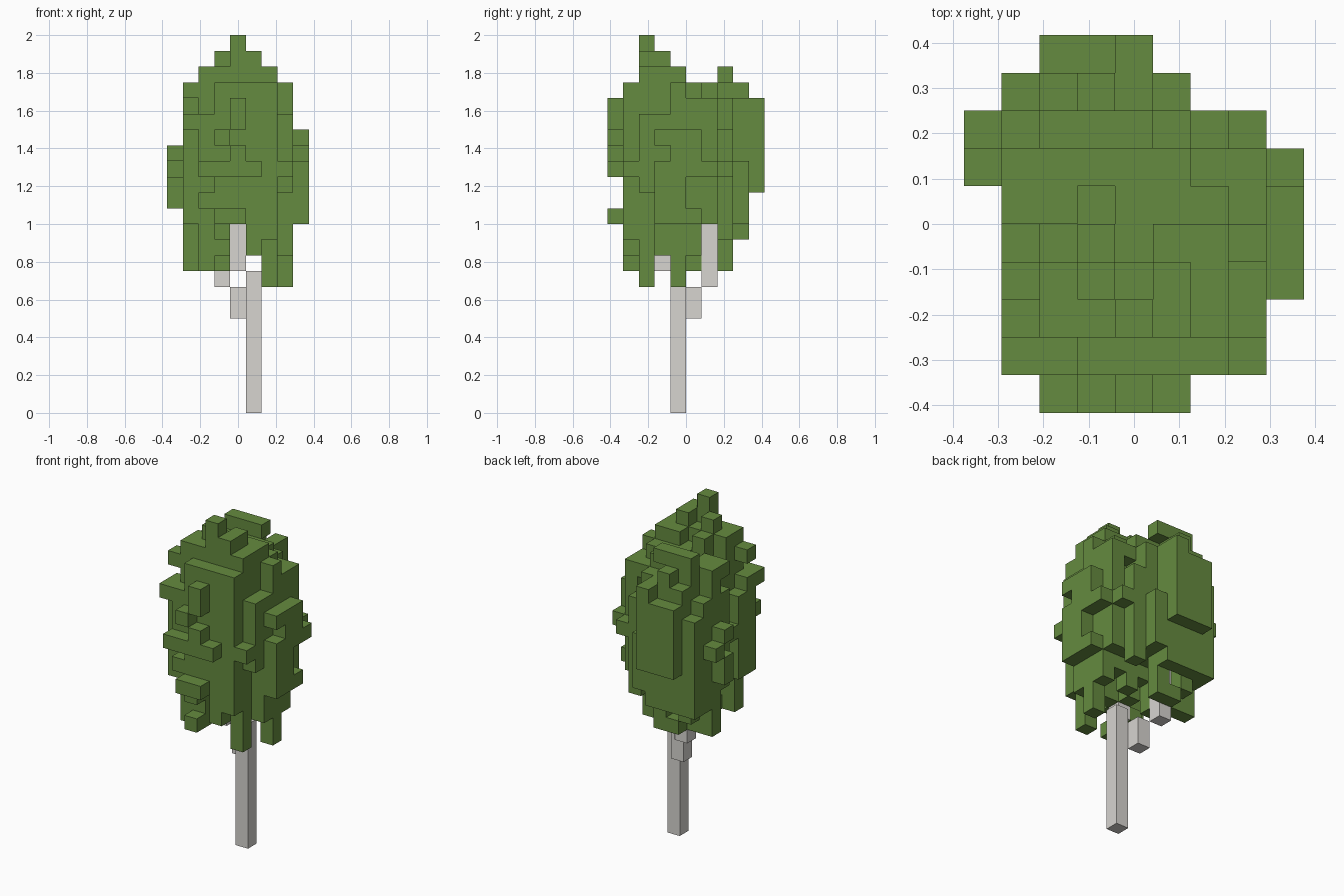
import bpy
import bmesh
import random
from itertools import product
from mathutils import Vector

random.seed(7)
cube = bpy.data.objects.get("Cube")
if cube:
    bpy.data.objects.remove(cube)

CELL = 1 / 12
NX, NY, NZ = 9, 10, 24
CORNER = Vector((-NX / 2, -NY / 2, 0))
SIDES = [Vector(d) for d in ((1, 0, 0), (-1, 0, 0), (0, 1, 0), (0, -1, 0), (0, 0, 1), (0, 0, -1))]


def material(name, colour):
    mat = bpy.data.materials.new(name)
    mat.use_nodes = True
    mat.diffuse_color = (*colour, 1)
    mat.node_tree.nodes["Principled BSDF"].inputs["Base Color"].default_value = (*colour, 1)
    return mat


def block_object(name, cells, mat):
    """Skin a set of grid cells with outward quads wherever a side is exposed."""
    bm = bmesh.new()
    for cell in sorted(cells):
        for d in SIDES:
            if tuple(int(a + b) for a, b in zip(cell, d)) in cells:
                continue
            u = Vector((d.y, d.z, d.x))
            v = d.cross(u)
            mid = CORNER + Vector(cell) + Vector((.5, .5, .5)) + d / 2
            quad = [mid - u / 2 - v / 2, mid + u / 2 - v / 2, mid + u / 2 + v / 2, mid - u / 2 + v / 2]
            bm.faces.new([bm.verts.new(p * CELL) for p in quad])
    bmesh.ops.remove_doubles(bm, verts=bm.verts, dist=CELL / 100)
    mesh = bpy.data.meshes.new(name)
    bm.to_mesh(mesh)
    bm.free()
    mesh.materials.append(mat)
    obj = bpy.data.objects.new(name, mesh)
    bpy.context.collection.objects.link(obj)
    return obj


def column(i, j, low, high):
    return {(i, j, k) for k in range(low, high)}


bark = material("pale bark", (0.68, 0.66, 0.63))
leaf = material("leaf green", (0.13, 0.257, 0.05))

# Trunk and its stepped branches
wood = set()
for name, post in (("trunk", (5, 4, 0, 9)), ("front_branch", (4, 3, 9, 12)),
                   ("lower_back_branch", (4, 5, 6, 8)), ("upper_back_branch", (3, 6, 8, 12))):
    cells = column(*post)
    wood |= cells
    block_object(name, cells, bark)

# Crown outline: height range per x column and per y column, x range per y row
FRONT = [(13, 17), (9, 21), (9, 22), (9, 23), (12, 24), (10, 23), (8, 22), (8, 21), (12, 18)]
SIDE = [(12, 20), (9, 21), (8, 24), (10, 23), (8, 22), (9, 21), (12, 21), (9, 22), (11, 21), (14, 20)]
PLAN = [(2, 6), (1, 8), (1, 8), (1, 9), (1, 9), (1, 9), (0, 9), (0, 8), (1, 6), (2, 5)]


def front_ok(i, k):
    return FRONT[i][0] <= k < FRONT[i][1]


def side_ok(j, k):
    notch = j == 0 and k in (13, 14)
    return SIDE[j][0] <= k < SIDE[j][1] and not notch


def plan_ok(i, j):
    return PLAN[j][0] <= i < PLAN[j][1]


def allowed(i, j, k):
    if (i, j, k) in wood or not plan_ok(i, j):
        return False
    behind = any((i, n, k) in wood for n in range(j))
    beside = any((n, j, k) in wood for n in range(i, NX))
    return (front_ok(i, k) or behind) and (side_ok(j, k) or beside)


# Leaf clusters: centre, then x, y, upper and lower radius
CLUSTERS = [((4, 2.6, 15.5), (3.4, 2.8, 8.0, 9.5)),
            ((2.9, 6.5, 15.5), (2.9, 3.0, 6.0, 9)),
            ((5.4, 4.5, 15), (3.1, 2.6, 6.0, 8))]


def depth(cell):
    """Smallest scaled distance from a cluster centre."""
    best = 99
    for centre, (rx, ry, up, down) in CLUSTERS:
        dx, dy, dz = (a - b for a, b in zip(cell, centre))
        dz /= up if dz > 0 else down
        best = min(best, (dx / rx) ** 2 + (dy / ry) ** 2 + dz ** 2)
    return best


# Ragged crown: short vertical tufts plus single-cell bumps
tuft = {c: random.uniform(-.28, .28) for c in product(range(NX), range(NY), range(NZ // 3))}
hem = {c: random.choice((9, 10, 11, 12)) for c in product(range(NX), range(NY))}
space = [c for c in product(range(NX), range(NY), range(NZ)) if allowed(*c)]
crown = set()
for c in space:
    rough = tuft[c[0], c[1], c[2] // 3] + random.uniform(-.2, .2)
    if c[2] >= hem[c[:2]] and depth(c) + rough < 1:
        crown.add(c)

# Long strands hanging below the crown and tips standing above it
for post in ((6, 2, 8, 14), (7, 4, 8, 14), (2, 2, 9, 14), (6, 3, 10, 14),
             (2, 7, 19, 22), (6, 4, 19, 22), (4, 2, 20, 24)):
    crown |= {c for c in column(*post) if allowed(*c)}

# Complete the outline along each axis with the innermost free cell
for axis in range(3):
    lines = {}
    for c in space:
        lines.setdefault(c[:axis] + c[axis + 1:], []).append(c)
    for line in lines.values():
        if not crown.intersection(line):
            crown.add(min(line, key=depth))

block_object("foliage", crown, leaf)
